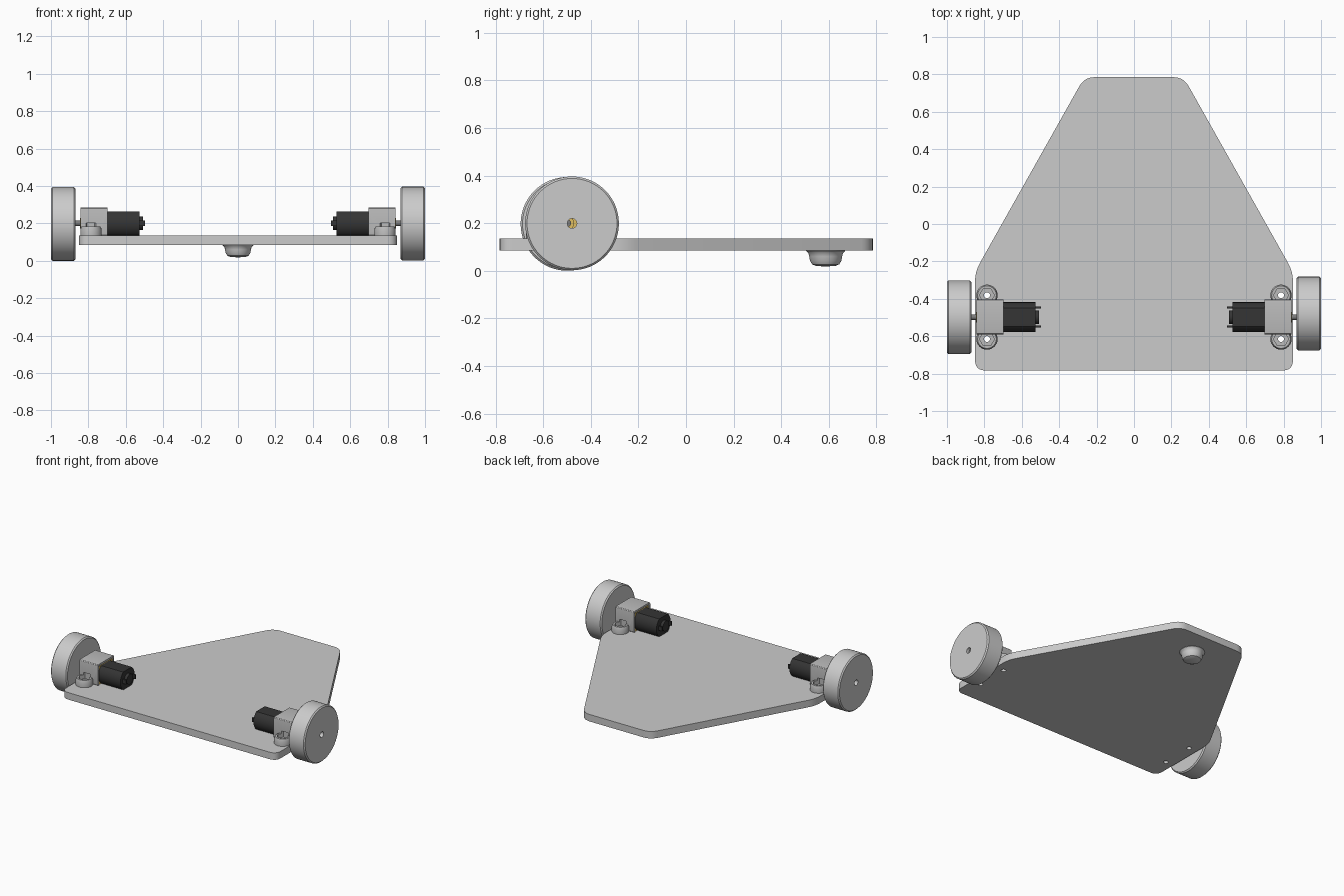
import bpy, bmesh
from math import cos, sin, pi, radians
from mathutils import Vector

if "Cube" in bpy.data.objects:
    bpy.data.objects.remove(bpy.data.objects["Cube"])


def material(name, c):
    m = bpy.data.materials.new(name)
    m.diffuse_color = (*c, 1)
    m.use_nodes = True
    m.node_tree.nodes["Principled BSDF"].inputs["Base Color"].default_value = m.diffuse_color
    return m


DARK = material("dark", (0.035, 0.035, 0.035))
BRASS = material("brass", (0.75, 0.52, 0.12))
LIGHT = material("light", (0.5, 0.5, 0.5))
STEEL = material("steel", (0.2, 0.2, 0.2))


def finish(name, bm, mat=None):
    bmesh.ops.recalc_face_normals(bm, faces=bm.faces)
    me = bpy.data.meshes.new(name)
    bm.to_mesh(me)
    bm.free()
    ob = bpy.data.objects.new(name, me)
    bpy.context.collection.objects.link(ob)
    if mat:
        me.materials.append(mat)
    smooth(ob)
    return ob


def activate(ob):
    bpy.ops.object.select_all(action='DESELECT')
    ob.select_set(True)
    bpy.context.view_layer.objects.active = ob


def smooth(ob):
    activate(ob)
    bpy.ops.object.shade_smooth_by_angle(angle=radians(30))


def prism(name, pts, a, b, axis='z', mat=None):
    """Extrude a 2D outline: (x, y) along z, or (y, z) along x."""
    bm = bmesh.new()
    put = (lambda p, t: (p[0], p[1], t)) if axis == 'z' else (lambda p, t: (t, p[0], p[1]))
    lo, hi = ([bm.verts.new(put(p, t)) for p in pts] for t in (a, b))
    bm.faces.new(lo)
    bm.faces.new(hi)
    for i in range(len(pts)):
        j = (i + 1) % len(pts)
        bm.faces.new((lo[i], lo[j], hi[j], hi[i]))
    return finish(name, bm, mat)


def circle(c, r, n=32):
    return [(c[0] + r * cos(2 * pi * i / n), c[1] + r * sin(2 * pi * i / n)) for i in range(n)]


def rect(cx, cy, hx, hy):
    return [(cx - hx, cy - hy), (cx + hx, cy - hy), (cx + hx, cy + hy), (cx - hx, cy + hy)]


def rounded(pts, d, n=6):
    """Round each corner with a small quadratic curve starting d away."""
    out = []
    for i, p in enumerate(pts):
        p = Vector(p)
        a = p + (Vector(pts[i - 1]) - p).normalized() * d
        b = p + (Vector(pts[(i + 1) % len(pts)]) - p).normalized() * d
        for k in range(n + 1):
            t = k / n
            out.append(tuple(a * (1 - t) ** 2 + p * 2 * t * (1 - t) + b * t * t))
    return out


def lathe(name, prof, c, axis='x', n=64, mat=None):
    """Revolve a closed (radius, position) profile around an axis through c."""
    bm = bmesh.new()
    rings = []
    for k in range(n):
        u, v = cos(2 * pi * k / n), sin(2 * pi * k / n)
        rings.append([bm.verts.new((t, c[0] + r * u, c[1] + r * v) if axis == 'x' else
                                   (c[0] + r * u, c[1] + r * v, t)) for r, t in prof])
    for k in range(n):
        A, B = rings[k], rings[(k + 1) % n]
        for i in range(len(prof)):
            j = (i + 1) % len(prof)
            bm.faces.new((A[i], A[j], B[j], B[i]))
    bmesh.ops.remove_doubles(bm, verts=bm.verts, dist=1e-5)
    return finish(name, bm, mat)


def boolean(ob, other, op='DIFFERENCE'):
    activate(ob)
    m = ob.modifiers.new("bool", 'BOOLEAN')
    m.operation, m.object, m.solver = op, other, 'EXACT'
    bpy.ops.object.modifier_apply(modifier=m.name)
    bpy.data.objects.remove(other)


MY, MZ = -0.498, 0.2            # motor axis
HX, HY = 0.786, 0.117           # screw position and offset from the motor axis

# Base plate with four screw holes
plate = prism("base_plate", rounded([(-0.85, -0.783), (0.85, -0.783), (0.85, -0.255),
              (0.265, 0.785), (-0.265, 0.785), (-0.85, -0.255)], 0.055), 0.085, 0.135)
for s in (-1, 1):
    for e in (-1, 1):
        boolean(plate, prism("cutter", circle((s * HX, MY + e * HY), 0.016), 0, 0.3))
smooth(plate)

# Front glide under the plate
lathe("glide", [(0, 0.09), (0.082, 0.09), (0.082, 0.083), (0.073, 0.074), (0.069, 0.06),
                (0.066, 0.042), (0.057, 0.027), (0.04, 0.02), (0, 0.018)], (0, 0.587), 'z', 48)

for s, side in ((-1, "left"), (1, "right")):
    wy, wz = (-0.498, 0.197) if s < 0 else (-0.479, 0.199)

    # Wheel with a centre bore
    lathe(side + "_wheel", [(0.02, s * 0.87), (0.189, s * 0.87), (0.197, s * 0.878),
          (0.197, s * 0.992), (0.189, s), (0.02, s)], (wy, wz))

    # Mounting bracket: open cover, two screw ears, nut pockets and holes
    br = prism(side + "_bracket", rounded(rect(MY, 0.2105, 0.093, 0.0755), 0.012, 3),
               s * 0.843, s * 0.697, 'x', LIGHT)
    for e in (-1, 1):
        c = (s * HX, MY + e * HY)
        boolean(br, lathe("ear", [(0, 0.135), (0.057, 0.135), (0.057, 0.168), (0.05, 0.184),
                                  (0, 0.184)], c, 'z', 32), 'UNION')
    boolean(br, prism("cutter", rect(MY, 0.19, 0.08, 0.082), s * 0.86, s * 0.68, 'x'))
    for e in (-1, 1):
        c = (s * HX, MY + e * HY)
        boolean(br, prism("cutter", circle(c, 0.04, 6), 0.157, 0.203))
        boolean(br, prism("cutter", circle(c, 0.016), 0.1, 0.19))
    smooth(br)

    # Gearbox: three brass plates, gears and the output shaft
    for i, x in enumerate((0.702, 0.757, 0.815)):
        prism(f"{side}_gear_plate_{i}", rect(MY, MZ, 0.078, 0.064),
              s * x, s * (x + 0.012), 'x', BRASS)
    for i, (dy, r, a, b) in enumerate(((0, 0.055, 0.772, 0.788), (0.045, 0.03, 0.79, 0.81),
                                       (-0.04, 0.035, 0.72, 0.75))):
        prism(f"{side}_gear_{i}", circle((MY + dy, MZ), r, 24), s * a, s * b, 'x', BRASS)
    prism(side + "_bushing", circle((MY, MZ), 0.028), s * 0.82, s * 0.845, 'x', BRASS)
    prism(side + "_shaft", circle((MY, MZ), 0.015), s * 0.71, s * 0.98, 'x', STEEL)

    # Motor can with flattened top and bottom, rear boss and terminals
    can = [(MY + y, MZ + max(-0.064, min(0.064, z))) for y, z in circle((0, 0), 0.08, 48)]
    prism(side + "_motor", can, s * 0.702, s * 0.527, 'x', DARK)
    prism(side + "_motor_boss", circle((MY, MZ), 0.036), s * 0.53, s * 0.507, 'x', DARK)
    for e in (-1, 1):
        prism(f"{side}_terminal_{e + 1}", rect(MY + e * 0.051, MZ, 0.005, 0.015),
              s * 0.53, s * 0.498, 'x', DARK)
